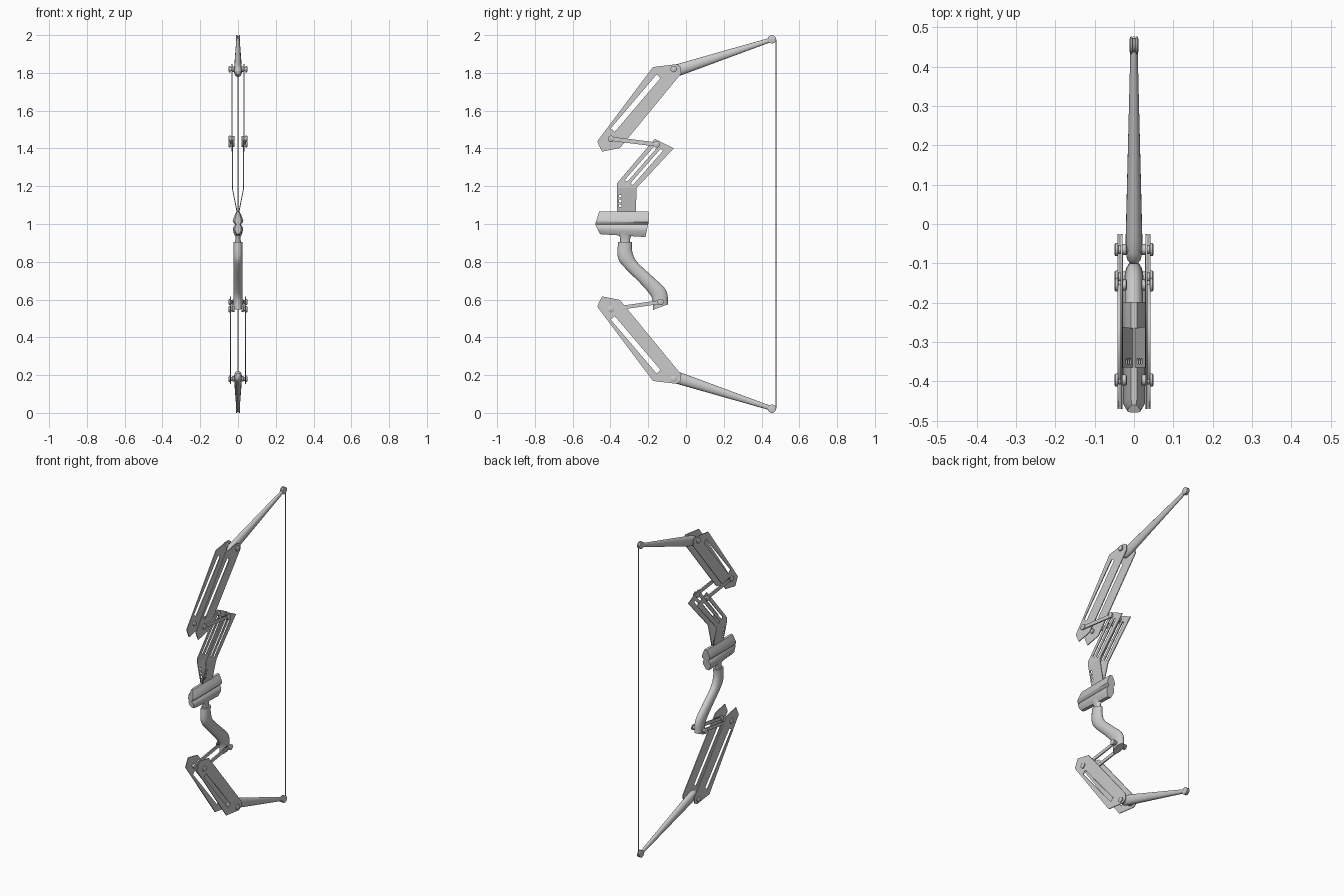
import bpy, bmesh, math
from mathutils import Matrix, Vector

if "Cube" in bpy.data.objects:
    bpy.data.objects.remove(bpy.data.objects["Cube"])

TO_YZ = Matrix(((0, 0, 1, 0), (1, 0, 0, 0), (0, 1, 0, 0), (0, 0, 0, 1)))


def add(name, mesh, smooth=False):
    ob = bpy.data.objects.new(name, mesh)
    bpy.context.collection.objects.link(ob)
    if smooth:
        bpy.ops.object.select_all(action='DESELECT')
        ob.select_set(True)
        bpy.context.view_layer.objects.active = ob
        bpy.ops.object.shade_smooth_by_angle(angle=math.radians(40))
    return ob


def loft(name, rings, smooth=True):
    """Skin closed rings of points and cap both ends."""
    bm = bmesh.new()
    vr = [[bm.verts.new(p) for p in r] for r in rings]
    n = len(vr[0])
    for a, b in zip(vr, vr[1:]):
        for i in range(n):
            bm.faces.new((a[i], a[(i + 1) % n], b[(i + 1) % n], b[i]))
    bm.faces.new(vr[0][::-1])
    bm.faces.new(vr[-1])
    bmesh.ops.recalc_face_normals(bm, faces=bm.faces)
    me = bpy.data.meshes.new(name)
    bm.to_mesh(me)
    bm.free()
    return add(name, me, smooth)


def tube(name, sections, n=20):
    """Sections are (y1, z1, y2, z2, half width in x): two opposite edge points."""
    rings = []
    for y1, z1, y2, z2, hx in sections:
        c, d = Vector((0, (y1 + y2) / 2, (z1 + z2) / 2)), Vector((0, (y2 - y1) / 2, (z2 - z1) / 2))
        rings.append([c + d * math.cos(t) + Vector((hx * math.sin(t), 0, 0))
                      for t in (2 * math.pi * i / n for i in range(n))])
    return loft(name, rings)


def lathe(name, y, z, prof, n=16):
    """Turned part about an x-parallel axis, profile of (x, radius)."""
    return loft(name, [[(x, y + r * math.cos(t), z + r * math.sin(t))
                        for t in (2 * math.pi * i / n for i in range(n))] for x, r in prof])


def plate(name, loops, x, half=0.0025, bend=None):
    """Flat plate in the yz plane; the first loop is the outline, the rest are holes."""
    cu = bpy.data.curves.new(name, 'CURVE')
    cu.dimensions, cu.fill_mode, cu.extrude = '2D', 'BOTH', half
    for pts in loops:
        sp = cu.splines.new('POLY')
        sp.points.add(len(pts) - 1)
        for p, (a, b) in zip(sp.points, pts):
            p.co = (a, b, 0, 1)
        sp.use_cyclic_u = True
    tmp = bpy.data.objects.new(name + "_curve", cu)
    bpy.context.collection.objects.link(tmp)
    dg = bpy.context.evaluated_depsgraph_get()
    me = bpy.data.meshes.new_from_object(tmp.evaluated_get(dg))
    bpy.data.objects.remove(tmp)
    bm = bmesh.new()
    bm.from_mesh(me)
    bm.transform(Matrix.Translation((x, 0, 0)) @ TO_YZ)
    bmesh.ops.remove_doubles(bm, verts=bm.verts, dist=1e-5)
    bmesh.ops.recalc_face_normals(bm, faces=bm.faces)
    if bend:
        for v in bm.verts:
            v.co.x += bend * (v.co.z - 1.19)
    bm.to_mesh(me)
    bm.free()
    return add(name, me)


def bar(a, b, w):
    """Rectangle of half width w around segment a-b."""
    a, b = Vector(a), Vector(b)
    d = (b - a).normalized()
    n = Vector((-d.y, d.x)) * w
    return [a + n, b + n, b - n, a - n]


def spline(secs, steps=5):
    """Catmull-Rom interpolation between sections."""
    p = [secs[0]] + secs + [secs[-1]]
    out = []
    for i in range(1, len(p) - 2):
        for k in range(steps):
            t = k / steps
            out.append([0.5 * (2 * b + (c - a) * t + (2 * a - 5 * b + 4 * c - d) * t * t
                               + (3 * b - a - 3 * c + d) * t ** 3)
                        for a, b, c, d in zip(*p[i - 1:i + 3])])
    return out + [secs[-1]]


OUTLINE = [(-.175, 1.831), (-.05, 1.846), (-.027, 1.832), (-.025, 1.797),
           (-.35, 1.402), (-.445, 1.383), (-.47, 1.437)]
LIMB = [(-.102, 1.81, -.098, 1.79, .010), (-.095, 1.826, -.083, 1.778, .018),
        (-.075, 1.838, -.058, 1.778, .021), (-.035, 1.85, -.018, 1.79, .021),
        (.452, 1.988, .458, 1.966, .009)]
PIN = [(.018, .010), (.020, .014), (.029, .014), (.031, .011), (.040, .011),
       (.041, .017), (.047, .017), (.050, .012)]

# Upper and lower arms: slotted plates, tapered limbs, tip wheels
for tag, fl, px in (("upper", lambda z: z, .032), ("lower", lambda z: 2 - z, .039)):
    slot = bar((-.145, 1.782), (-.388, 1.497), .014)
    for s in (-1, 1):
        plate(tag + "_arm_plate", [[(y, fl(z)) for y, z in lp] for lp in (OUTLINE, slot)], s * px)
        for y, z in ((-.065, 1.820), (-.397, 1.451)):
            lathe(tag + "_arm_pin", y, fl(z), [(s * x, r) for x, r in PIN])
    lathe(tag + "_limb_axle", -.065, fl(1.82), [(-.042, .010), (.042, .010)])
    tube(tag + "_limb", [(a, fl(b), c, fl(d), h) for a, b, c, d, h in LIMB])
    lathe(tag + "_tip_wheel", .455, fl(1.978),
          [(-.011, .017), (-.009, .022), (-.005, .022), (-.003, .018),
           (.003, .018), (.005, .022), (.009, .022), (.011, .017)], 20)

for s in (-1, 1):
    # Riser plates: slotted upper part and inward-bent neck with three holes
    riser = [(-.165, 1.451), (-.065, 1.401), (-.262, 1.19), (-.365, 1.19), (-.365, 1.216)]
    slots = [bar((-.157, 1.412), (-.318, 1.228), .008), bar((-.128, 1.393), (-.287, 1.212), .008)]
    plate("riser_plate", [riser] + slots, s * .030)
    neck = [(-.365, 1.19), (-.262, 1.19), (-.265, 1.06), (-.365, 1.06)]
    holes = [bar((-.356, z), (-.342, z), .007) for z in (1.147, 1.122, 1.097)]
    plate("riser_neck", [neck] + holes, s * .030, bend=s * .2)
    # Links joining the riser and handle to the arm plates
    plate("upper_link", [bar((-.397, 1.451), (-.155, 1.421), .011)], s * .0385, .004)
    plate("lower_link", [bar((-.397, .549), (-.135, .587), .010)], s * .030, .004)
    lathe("riser_pin", -.155, 1.421, [(s * x, r) for x, r in PIN])
    lathe("handle_pin", -.135, .587, [(s * x, r) for x, r in PIN])
lathe("handle_axle", -.135, .587, [(-.042, .010), (.042, .010)])

# Central block: grooved cross-section of (x, z, front y, back y)
half = [(.008, 1.066, -.460, -.198), (.018, 1.045, -.466, -.198), (.028, 1.020, -.474, -.198),
        (.027, 1.010, -.477, -.199), (.014, .998, -.480, -.200), (.025, .985, -.474, -.203),
        (.026, .965, -.465, -.208), (.011, .940, -.455, -.215)]
prof = half + [(-x, z, f, b) for x, z, f, b in reversed(half)]
drop = lambda z, d: z - d if z < .95 else z
loft("center_block", [[(x * .6, f, drop(z, -.006)) for x, z, f, b in prof],
                      [(x, f + .018, drop(z, -.005)) for x, z, f, b in prof],
                      [(x, b, drop(z, .009)) for x, z, f, b in prof]])

# Collar and curved handle
tube("handle_collar", [(-.365, .975, -.285, .965, .024), (-.362, .95, -.288, .945, .022),
                       (-.35, .93, -.295, .925, .012), (-.347, .89, -.30, .89, .018)])
tube("handle", spline([(-.36, .904, -.285, .904, .024), (-.36, .82, -.285, .857, .025),
                       (-.323, .767, -.26, .80, .024), (-.238, .682, -.175, .72, .024),
                       (-.182, .612, -.106, .65, .024), (-.175, .545, -.095, .575, .024)]))

# Bowstring
tube("string", [(.474, z, .478, z, .002) for z in (.022, 1.978)], 8)
